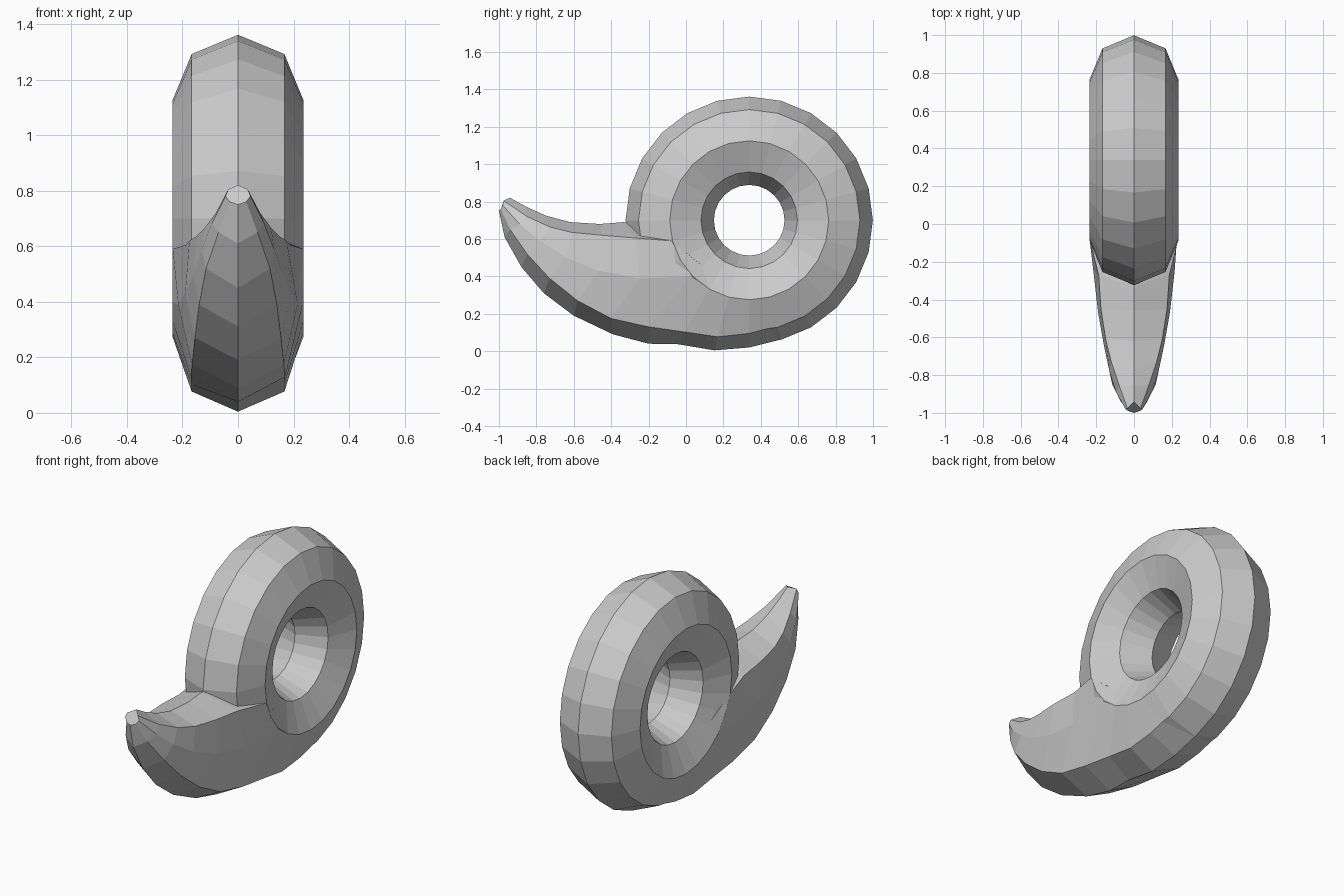
import bpy
import bmesh
from math import radians, sin, cos

cube = bpy.data.objects.get("Cube")
if cube:
    bpy.data.objects.remove(cube, do_unlink=True)

# Single stone colour
stone = bpy.data.materials.new("stone_grey")
stone.use_nodes = True
stone_colour = (0.6, 0.6, 0.6, 1)
stone.diffuse_color = stone_colour
stone.node_tree.nodes["Principled BSDF"].inputs["Base Color"].default_value = stone_colour

CENTRE_Y, CENTRE_Z = 0.338, 0.70
RING_RADIUS, TUBE_RADIUS = 0.425, 0.236

# Faceted ring around the hole
bpy.ops.mesh.primitive_torus_add(
    major_segments=24, minor_segments=8,
    major_radius=RING_RADIUS, minor_radius=TUBE_RADIUS,
    location=(0, CENTRE_Y, CENTRE_Z), rotation=(0, radians(90), 0))
ring = bpy.context.object
ring.name = "pierced_ring"
ring.data.materials.append(stone)
bpy.ops.object.shade_flat()


def polar(angle, radius, half_width):
    """Point at an angle around the hole, as (half width, y, z)."""
    a = radians(angle)
    return (half_width, CENTRE_Y + radius * cos(a), CENTRE_Z + radius * sin(a))


def ring_section(angle, reach):
    """Section that leaves the ring: outer half shows, inner half is buried."""
    return [polar(angle, reach, 0),
            polar(angle, reach - 0.075, 0.167),
            polar(angle, RING_RADIUS, TUBE_RADIUS),
            polar(angle, 0.35, 0.19),
            polar(angle, 0.3, 0)]


# Sections run from the underside of the ring out to the tip;
# each lists keel, lower edge, widest edge, upper edge and crest.
sections = [ring_section(angle, reach) for angle, reach in
            ((285, 0.66), (270, 0.68), (255, 0.72), (240, 0.765))]
sections += [
    [(0, -.2, .04), (.17, -.2, .13), (.235, .03, .4), (.235, -.08, .59), (0, -.1, .66)],
    [(0, -.39, .09), (.165, -.4, .175), (.215, -.25, .39), (.187, -.27, .605), (0, -.335, .69)],
    [(0, -.6, .19), (.155, -.58, .27), (.19, -.47, .43), (.175, -.45, .62), (0, -.46, .68)],
    [(0, -.76, .31), (.14, -.73, .39), (.16, -.64, .5), (.15, -.61, .635), (0, -.62, .69)],
    [(0, -.88, .45), (.115, -.85, .52), (.13, -.78, .59), (.12, -.73, .665), (0, -.75, .725)],
    [(0, -.97, .61), (.07, -.94, .65), (.095, -.89, .68), (.08, -.85, .72), (0, -.86, .775)],
    [(0, -1, .75), (.03, -.99, .76), (.045, -.98, .78), (.035, -.975, .805), (0, -.94, .82)],
]

# Curved tail lofted through the mirrored sections
bm = bmesh.new()
loops = []
for section in sections:
    mirrored = [(-x, y, z) for x, y, z in reversed(section[1:-1])]
    loops.append([bm.verts.new(point) for point in section + mirrored])
for near, far in zip(loops, loops[1:]):
    for i in range(len(near)):
        j = (i + 1) % len(near)
        bm.faces.new((near[i], near[j], far[j], far[i]))
bm.faces.new(loops[0])
bm.faces.new(loops[-1])
bmesh.ops.recalc_face_normals(bm, faces=bm.faces)

mesh = bpy.data.meshes.new("curved_tail")
bm.to_mesh(mesh)
bm.free()
mesh.materials.append(stone)
tail = bpy.data.objects.new("curved_tail", mesh)
bpy.context.collection.objects.link(tail)
